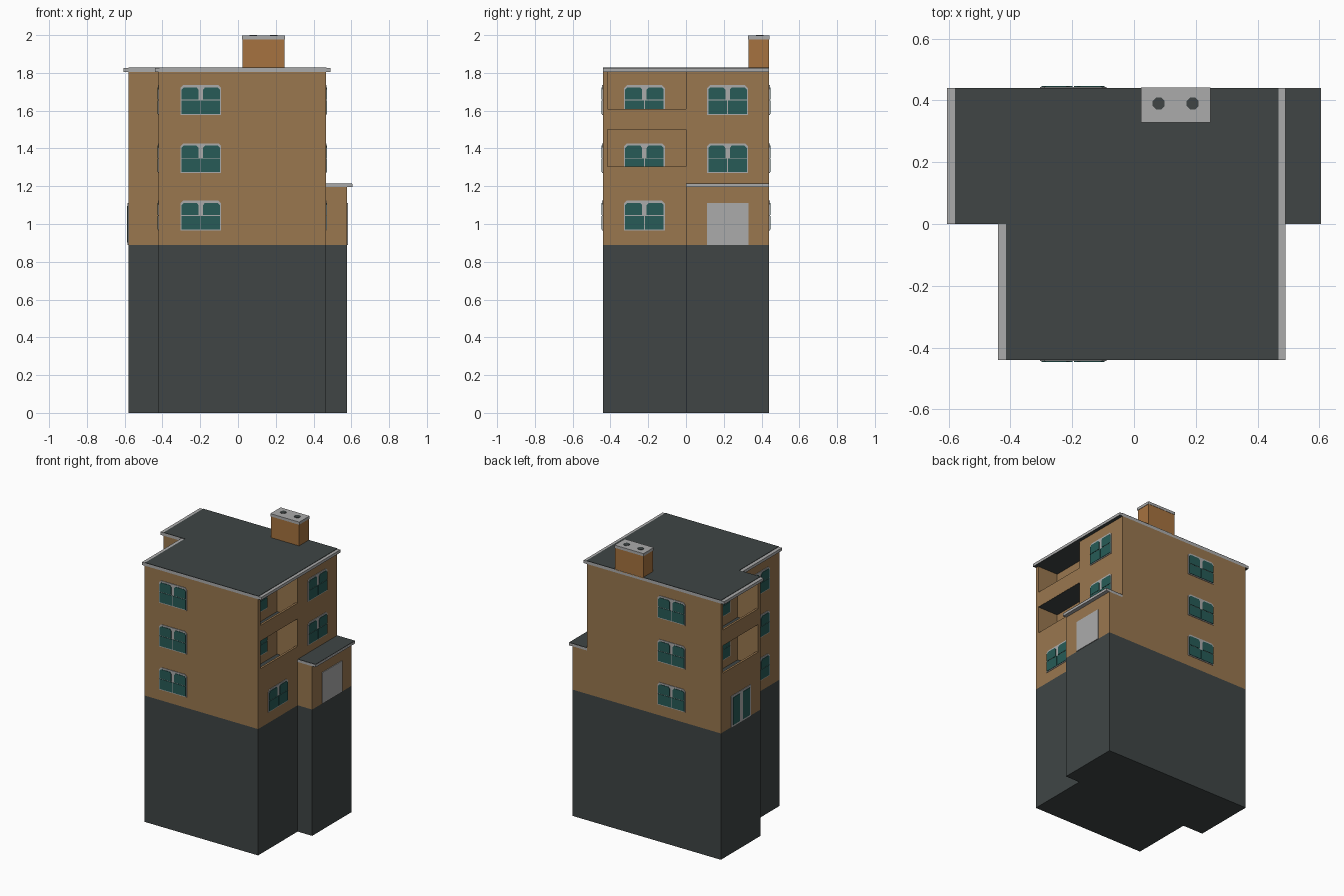
import bpy, bmesh, math
from mathutils import Matrix, Vector

if "Cube" in bpy.data.objects:
    bpy.data.objects.remove(bpy.data.objects["Cube"])


def mat(name, c):
    m = bpy.data.materials.new(name)
    m.diffuse_color = (*c, 1)
    m.use_nodes = True
    m.node_tree.nodes["Principled BSDF"].inputs["Base Color"].default_value = m.diffuse_color
    return m


TAN = mat("tan wall", (.32, .185, .078))
DARK = mat("dark slate", (.05, .06, .06))
GREY = mat("pale grey trim", (.41, .41, .41))
TEAL = mat("teal glass", (.02, .105, .095))
BRICK = mat("orange brick", (.38, .17, .05))


def add_prism(bm, pts, z0, z1, mi=0, M=Matrix()):
    """Extrude a flat outline from z0 to z1."""
    n = len(pts)
    lo = [bm.verts.new(M @ Vector((x, y, z0))) for x, y in pts]
    hi = [bm.verts.new(M @ Vector((x, y, z1))) for x, y in pts]
    fs = [bm.faces.new(lo[::-1]), bm.faces.new(hi)]
    fs += [bm.faces.new((lo[i], lo[(i + 1) % n], hi[(i + 1) % n], hi[i])) for i in range(n)]
    for f in fs:
        f.material_index = mi


def finish(name, bm, mats):
    bmesh.ops.recalc_face_normals(bm, faces=bm.faces[:])
    me = bpy.data.meshes.new(name)
    bm.to_mesh(me)
    bm.free()
    ob = bpy.data.objects.new(name, me)
    bpy.context.collection.objects.link(ob)
    for m in mats:
        me.materials.append(m)
    return ob


def prism(name, pts, z0, z1, m):
    bm = bmesh.new()
    add_prism(bm, pts, z0, z1)
    return finish(name, bm, [m])


def rect(x0, x1, y0, y1):
    return [(x0, y0), (x1, y0), (x1, y1), (x0, y1)]


def box(name, x0, x1, y0, y1, z0, z1, m):
    return prism(name, rect(x0, x1, y0, y1), z0, z1, m)


def outline(front_left, back_left, right):
    return [(front_left, -.44), (right, -.44), (right, .44),
            (back_left, .44), (back_left, 0), (front_left, 0)]


def wall_frame(x, y, z, ang):
    # local x along the wall, local y up, local z outward
    return (Matrix.Translation((x, y, z)) @ Matrix.Rotation(ang, 4, 'Z')
            @ Matrix.Rotation(math.pi / 2, 4, 'X'))


def window(name, x, y, z, ang):
    M = wall_frame(x, y, z, ang)
    bm = bmesh.new()
    w, h, c = .108, .079, .015
    add_prism(bm, [(-w, -h), (w, -h), (w, h - c), (w - c, h), (c - w, h), (-w, h - c)],
              0, .004, 0, M)
    for s in (-1, 1):
        # lower pane, then upper pane with clipped corners
        add_prism(bm, [(s * .002, -.073), (s * .102, -.073), (s * .102, -.002), (s * .002, -.002)],
                  .001, .007, 1, M)
        add_prism(bm, [(s * .012, .002), (s * .102, .002), (s * .102, .055), (s * .09, .067),
                       (s * .022, .067), (s * .012, .055)], .001, .007, 1, M)
    return finish(name, bm, [GREY, TEAL])


FRONT, RIGHT, BACK, LEFT = 0, math.pi / 2, math.pi, -math.pi / 2
FLOORS = (1.045, 1.348, 1.656)

# foundation block under the house and the side porch
prism("foundation", [(-.42, -.44), (.465, -.44), (.465, 0), (.578, 0), (.578, .44),
                     (-.58, .44), (-.58, 0), (-.42, 0)], 0, .89, DARK)

# main walls with the two balcony recesses cut out
walls = prism("walls", outline(-.42, -.58, .465), .89, 1.805, TAN)
cutters = [box("recess_cutter_right", .305, .6, -.415, 0, 1.2, 1.9, TAN),
           box("recess_cutter_left", -.7, -.42, .025, .415, 1.2, 1.9, TAN)]
bpy.context.view_layer.objects.active = walls
for c in cutters:
    b = walls.modifiers.new("recess", 'BOOLEAN')
    b.operation, b.object, b.solver = 'DIFFERENCE', c, 'EXACT'
    bpy.ops.object.modifier_apply(modifier=b.name)
    bpy.data.objects.remove(c)

# balcony floors and parapets
for side, x0, x1, y0, y1, e0, e1 in (("right", .305, .464, -.415, 0, .45, .465),
                                     ("left", -.579, -.42, .025, .415, -.58, -.565)):
    for lvl, z0, z1 in (("lower", 1.2, 1.305), ("upper", 1.5, 1.61)):
        box(f"balcony_floor_{side}_{lvl}", x0, x1, y0, y1, z0 - .001, z0 + .008, DARK)
        box(f"balcony_parapet_{side}_{lvl}", e0, e1, y0, y1, z0, z1, TAN)

# main roof: trim slab with dark underside, dark top sheet
roof = prism("roof_trim", outline(-.44, -.605, .49), 1.805, 1.825, GREY)
roof.data.materials.append(DARK)
for p in roof.data.polygons:
    if p.normal.z < -.5:
        p.material_index = 1
prism("roof_top", outline(-.415, -.58, .468), 1.824, 1.828, DARK)

# side porch
box("porch_walls", .465, .578, 0, .44, .89, 1.195, TAN)
box("porch_roof_trim", .465, .605, 0, .44, 1.195, 1.212, GREY)
box("porch_roof_top", .466, .604, .001, .439, 1.211, 1.215, DARK)

# chimney with cap and two pots
box("chimney", .025, .245, .33, .44, 1.82, 1.978, BRICK)
box("chimney_cap", .022, .248, .328, .442, 1.978, 1.997, GREY)
for i, x in enumerate((.08, .19)):
    ring = [(x + .021 * math.cos(math.pi * (k + .5) / 4),
             .39 + .021 * math.sin(math.pi * (k + .5) / 4)) for k in range(8)]
    prism(f"chimney_pot_{i}", ring, 1.99, 2.0, DARK)

# windows on all sides
for i, z in enumerate(FLOORS):
    window(f"window_front_{i}", -.197, -.44, z, FRONT)
    window(f"window_back_{i}", -.197, .44, z, BACK)
    window(f"window_left_{i}", -.42, -.22, z, LEFT)
    window(f"window_right_{i}", .465 if i == 0 else .305, -.22, z, RIGHT)
    if i:
        window(f"window_right_rear_{i}", .465, .22, z, RIGHT)
        window(f"window_left_balcony_{i}", -.42, .22, z, LEFT)

# porch door and glazed double door
box("porch_door", .577, .583, .11, .33, .89, 1.11, GREY)
bm = bmesh.new()
M = wall_frame(-.58, .22, .89, LEFT)
add_prism(bm, rect(-.11, .11, 0, .22), 0, .004, 0, M)
for s in (-1, 1):
    add_prism(bm, [(s * .018, .012), (s * .092, .012), (s * .092, .205), (s * .018, .205)],
              .001, .007, 1, M)
finish("double_door", bm, [GREY, TEAL])
